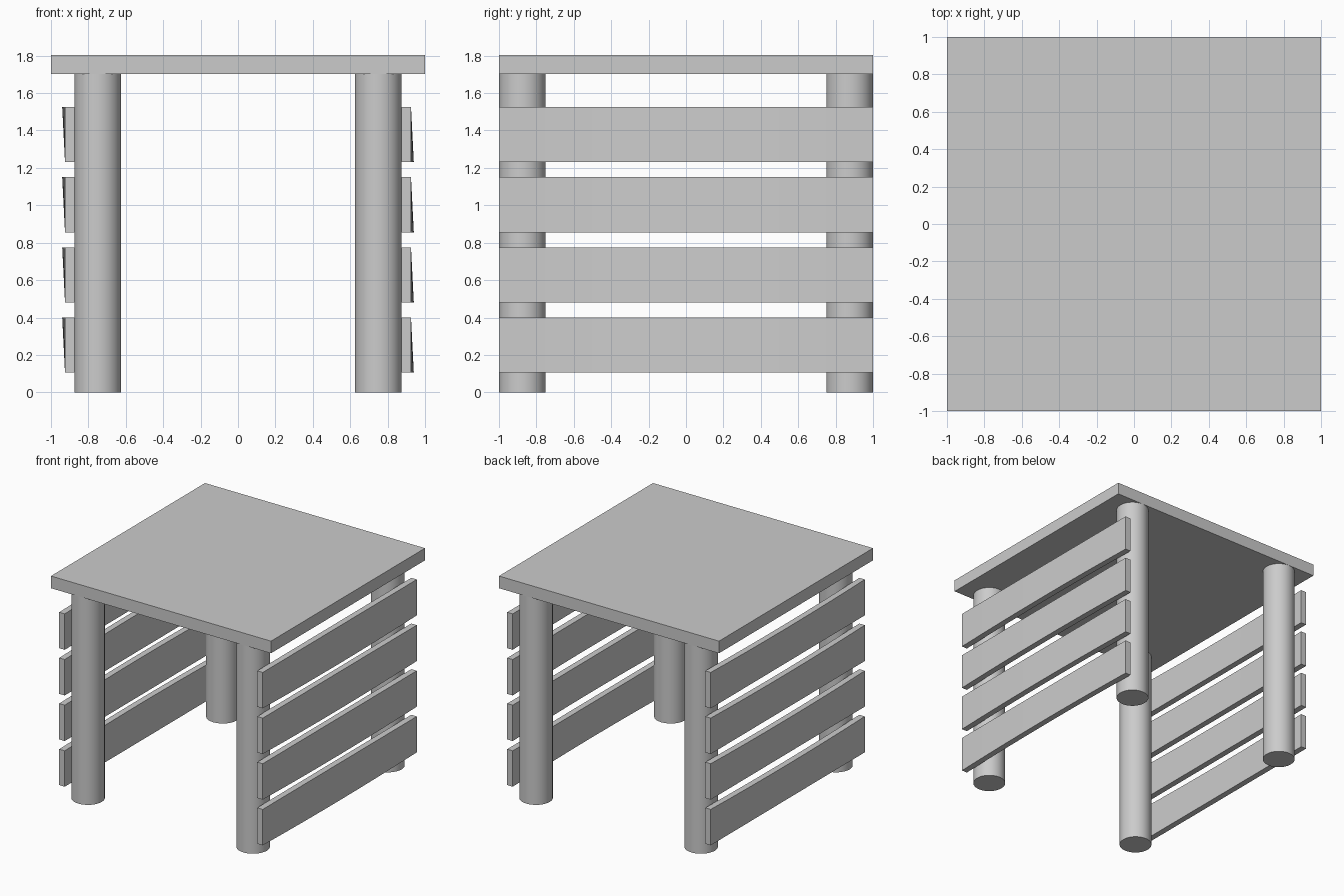
import bpy, bmesh
from mathutils import Vector

if "Cube" in bpy.data.objects:
    bpy.data.objects.remove(bpy.data.objects["Cube"])


def box(name, size, loc):
    bpy.ops.mesh.primitive_cube_add(size=1, location=loc)
    ob = bpy.context.object
    ob.name = name
    ob.scale = size
    bpy.ops.object.transform_apply(location=False, rotation=False, scale=True)
    return ob


def slat(name, side, z):
    # Board on the outside of the legs, slightly warped outward at mid-length
    ob = box(name, (0.05, 2.0, 0.295), (side * 0.90, 0, z))
    bm = bmesh.new()
    bm.from_mesh(ob.data)
    along = [e for e in bm.edges
             if abs(e.verts[0].co.y - e.verts[1].co.y) > 1]
    bmesh.ops.subdivide_edges(bm, edges=along, cuts=7)
    for v in bm.verts:
        warped_edge = v.co.z * side < 0  # right: lower edge, left: upper edge
        if warped_edge:
            v.co.x += side * 0.015 * (1 - v.co.y ** 2)
    bm.to_mesh(ob.data)
    bm.free()


# Table top
box("table_top", (2.0, 2.0, 0.1), (0, 0, 1.753))

# Four round legs
for sx, xn in ((-1, "left"), (1, "right")):
    for sy, yn in ((-1, "front"), (1, "back")):
        bpy.ops.mesh.primitive_cylinder_add(
            vertices=32, radius=0.125, depth=1.703,
            location=(sx * 0.75, sy * 0.875, 0.8515))
        leg = bpy.context.object
        leg.name = f"{yn}_{xn}_leg"
        bpy.ops.object.shade_smooth_by_angle()

    # Four side slats
    for i in range(4):
        slat(f"{xn}_slat_{i + 1}", sx, 0.253 + i * 0.375)
